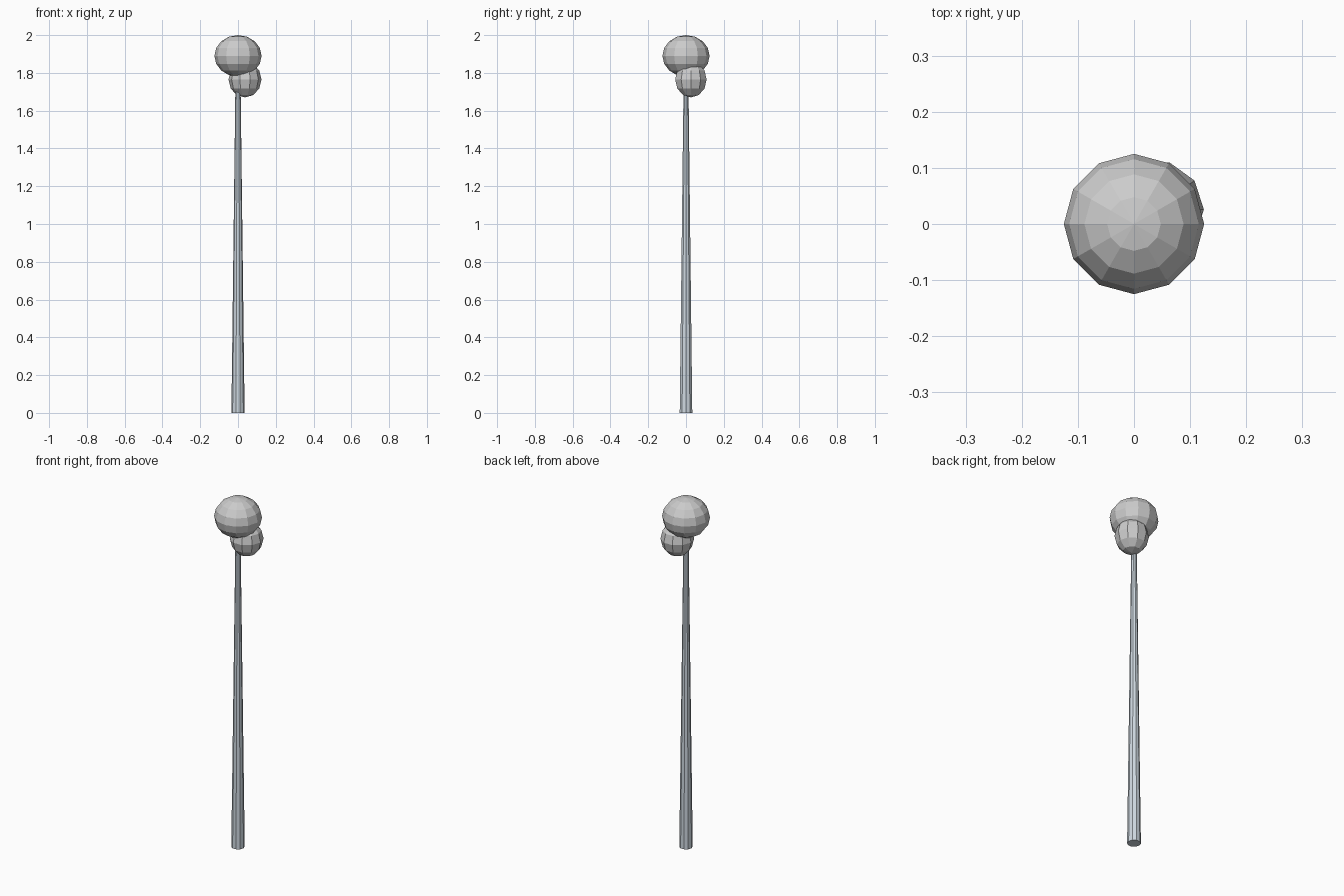
import bpy
from math import radians

if "Cube" in bpy.data.objects:
    bpy.data.objects.remove(bpy.data.objects["Cube"])


def ball(name, segments, rings, location, scale, turn=0):
    bpy.ops.mesh.primitive_uv_sphere_add(segments=segments, ring_count=rings, radius=1,
                                         location=location, rotation=(0, 0, radians(turn)))
    obj = bpy.context.object
    obj.name = name
    obj.scale = scale
    return obj


# tapered pole
bpy.ops.mesh.primitive_cone_add(vertices=10, radius1=0.035, radius2=0.013, depth=1.8,
                                location=(0, 0, 0.9), rotation=(0, 0, radians(18)))
pole = bpy.context.object
pole.name = "pole"
steel = bpy.data.materials.new("pale_steel")
steel.diffuse_color = (0.62, 0.69, 0.75, 1)
steel.use_nodes = True
steel.node_tree.nodes["Principled BSDF"].inputs["Base Color"].default_value = steel.diffuse_color
pole.data.materials.append(steel)

# large flattened ball on top, smaller ball tucked below it
ball("large_ball", 12, 8, (0, 0, 1.89), (0.125, 0.125, 0.11))
ball("small_ball", 10, 6, (0.037, 0.026, 1.765), (0.0875, 0.0875, 0.095), 18)
